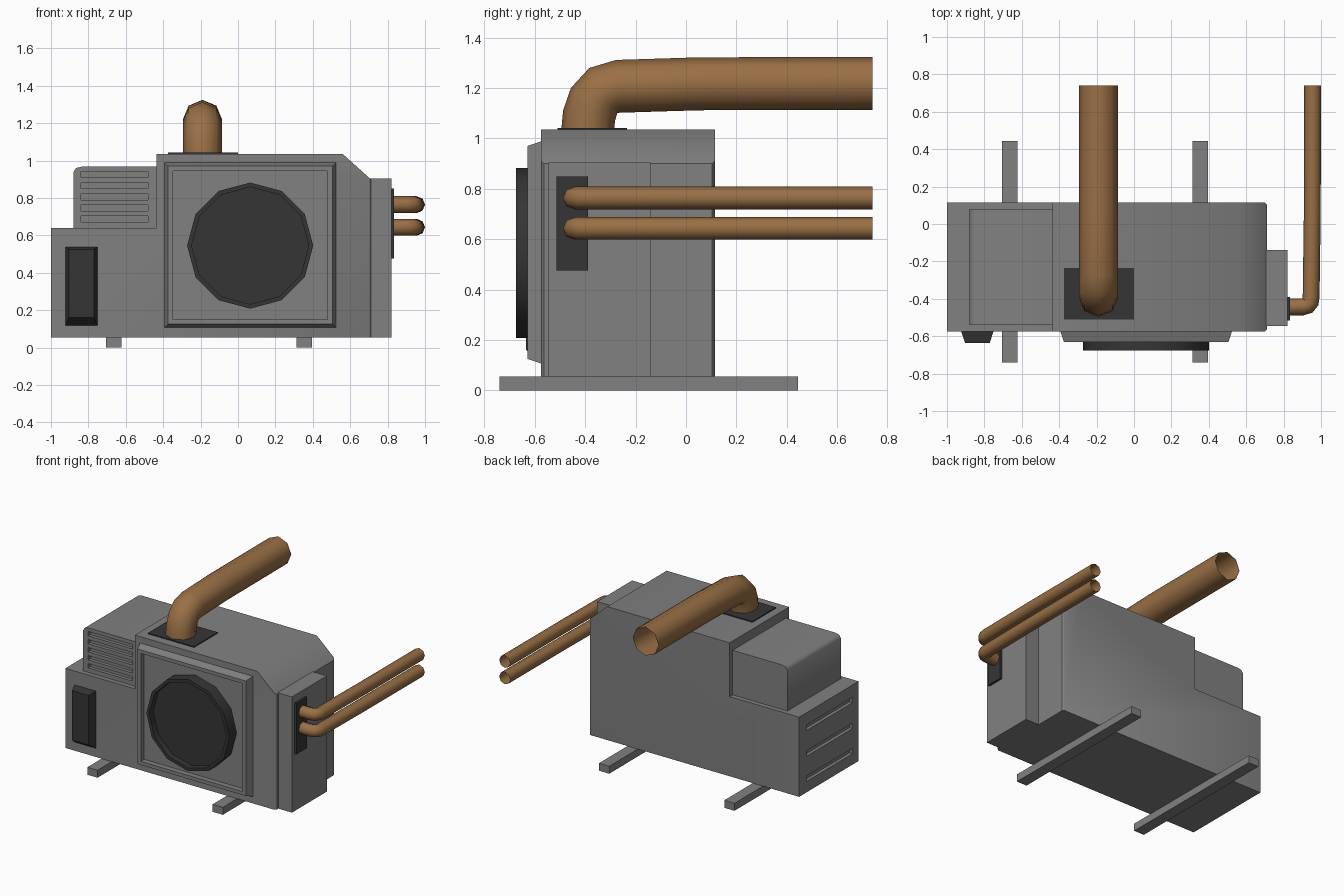
import bpy, bmesh
from math import sin, cos, pi, radians
from mathutils import Vector

cube = bpy.data.objects.get("Cube")
if cube:
    bpy.data.objects.remove(cube, do_unlink=True)


def material(name, rgb):
    m = bpy.data.materials.new(name)
    m.use_nodes = True
    m.diffuse_color = (*rgb, 1)
    m.node_tree.nodes["Principled BSDF"].inputs["Base Color"].default_value = (*rgb, 1)
    return m


GREY = material("casing grey", (0.22, 0.22, 0.22))
DARK = material("dark grey", (0.036, 0.036, 0.036))
COPPER = material("copper", (0.32, 0.16, 0.06))


def finish(bm, name, mat, smooth=45):
    bmesh.ops.recalc_face_normals(bm, faces=bm.faces)
    me = bpy.data.meshes.new(name)
    bm.to_mesh(me)
    bm.free()
    ob = bpy.data.objects.new(name, me)
    bpy.context.collection.objects.link(ob)
    me.materials.append(mat)
    if smooth:
        bpy.ops.object.select_all(action="DESELECT")
        bpy.context.view_layer.objects.active = ob
        ob.select_set(True)
        bpy.ops.object.shade_smooth_by_angle(angle=radians(smooth))
    return ob


def add_box(bm, x0, x1, y0, y1, z0, z1):
    verts = bmesh.ops.create_cube(bm, size=1)["verts"]
    for v in verts:
        v.co = (x1 if v.co.x > 0 else x0, y1 if v.co.y > 0 else y0, z1 if v.co.z > 0 else z0)


def box(name, mat, *bounds):
    bm = bmesh.new()
    add_box(bm, *bounds)
    return finish(bm, name, mat, 0)


def prism(outline, y0, y1):
    """Extrude an (x, z) outline from y1 forward to y0; returns bmesh and front face."""
    bm = bmesh.new()
    front = [bm.verts.new((x, y0, z)) for x, z in outline]
    back = [bm.verts.new((x, y1, z)) for x, z in outline]
    face = bm.faces.new(front)
    bm.faces.new(back[::-1])
    n = len(front)
    for i in range(n):
        j = (i + 1) % n
        bm.faces.new((front[i], back[i], back[j], front[j]))
    bmesh.ops.recalc_face_normals(bm, faces=bm.faces)
    return bm, face


def recess(bm, face, rim, depth):
    """Inset the front face and sink it with straight walls."""
    bmesh.ops.inset_region(bm, faces=[face], thickness=rim)
    ext = bmesh.ops.extrude_face_region(bm, geom=[face])["geom"]
    moved = [g for g in ext if isinstance(g, bmesh.types.BMVert)]
    bmesh.ops.translate(bm, vec=(0, depth, 0), verts=moved)
    if face.is_valid:
        bmesh.ops.delete(bm, geom=[face], context="FACES_ONLY")


def rect(x0, x1, z0, z1):
    return [(x0, z0), (x1, z0), (x1, z1), (x0, z1)]


def cut(ob, boxes):
    """Carve rows of slots into an object."""
    bm = bmesh.new()
    for b in boxes:
        add_box(bm, *b)
    cutter = finish(bm, "slot_cutter", GREY, 0)
    cutter.hide_render = True
    mod = ob.modifiers.new("slots", "BOOLEAN")
    mod.object = cutter
    mod.solver = "EXACT"
    bpy.context.view_layer.objects.active = ob
    bpy.ops.object.modifier_apply(modifier=mod.name)
    bpy.data.objects.remove(cutter, do_unlink=True)


def tube(name, path, radius, side, sides=8):
    """Open tube along a planar path; side is the normal of that plane."""
    pts = [Vector(p) for p in path]
    side = Vector(side)
    bm = bmesh.new()
    rings = []
    for i, p in enumerate(pts):
        d = (pts[min(i + 1, len(pts) - 1)] - pts[max(i - 1, 0)]).normalized()
        up = d.cross(side)
        rings.append([bm.verts.new(p + radius * (side * cos(a) + up * sin(a)))
                      for a in (2 * pi * k / sides for k in range(sides))])
    for r, s in zip(rings, rings[1:]):
        for k in range(sides):
            j = (k + 1) % sides
            bm.faces.new((r[k], r[j], s[j], s[k]))
    return finish(bm, name, COPPER, 60)


# Main casing with stepped left side and sloped right shoulder
bm, _ = prism([(-1, 0.055), (0.71, 0.055), (0.71, 0.9), (0.56, 1.035),
               (-0.435, 1.035), (-0.435, 0.64), (-1, 0.64)], -0.575, 0.115)
edges = [e for e in bm.edges if all(v.co.x > 0.7 for v in e.verts)
         and abs(e.verts[0].co.y - e.verts[1].co.y) < 0.01]
bmesh.ops.bevel(bm, geom=edges, offset=0.012, segments=1, affect="EDGES")
casing = finish(bm, "main_casing", GREY)
cut(casing, [(-1.1, -0.975, -0.505, 0.03, z - 0.02, z + 0.02) for z in (0.155, 0.34, 0.53)])

# Louvred upper box
bm, _ = prism([(-0.88, 0.64), (-0.435, 0.64), (-0.435, 0.967),
               (-0.835, 0.967), (-0.865, 0.96), (-0.88, 0.94)], -0.54, 0.08)
upper = finish(bm, "louvre_box", GREY)
cut(upper, [(-0.84, -0.48, -0.6, -0.515, 0.672 + 0.059 * i, 0.704 + 0.059 * i)
            for i in range(5)])

# Fan panel: tapered frame with a sunken centre
bm, face = prism(rect(-0.395, 0.525, 0.105, 0.99), -0.63, -0.57)
for v in face.verts:
    v.co.x += 0.02 if v.co.x < 0 else -0.02
    v.co.z += 0.02 if v.co.z < 0.5 else -0.02
recess(bm, face, 0.037, 0.04)
finish(bm, "fan_panel", GREY, 30)

# Twelve-sided fan ring
ring = [(0.065 + 0.337 * sin(a), 0.545 + 0.337 * cos(a)) for a in (pi * k / 6 for k in range(12))]
bm, face = prism(ring, -0.675, -0.585)
recess(bm, face, 0.024, 0.045)
finish(bm, "fan_ring", DARK, 40)

# Tapered front vent cover
bm, face = prism(rect(-0.925, -0.75, 0.115, 0.54), -0.635, -0.57)
for v in face.verts:
    v.co.x += 0.021 if v.co.x < -0.85 else -0.021
    v.co.z += 0.045 if v.co.z < 0.3 else -0.015
finish(bm, "front_vent_cover", DARK)

# Side service box and plates where the pipes enter
box("side_box", GREY, 0.70, 0.82, -0.545, -0.14, 0.055, 0.905)
box("side_pipe_plate", DARK, 0.815, 0.835, -0.515, -0.39, 0.475, 0.85)
box("top_pipe_plate", DARK, -0.375, 0, -0.51, -0.235, 1.03, 1.042)

# Feet
for name, x in (("left_foot", 0.312), ("right_foot", -0.706)):
    box(name, GREY, x, x + 0.083, -0.74, 0.445, 0, 0.055)

# Large exhaust pipe
path = [(-0.39, 1.03), (-0.385, 1.09), (-0.365, 1.15), (-0.33, 1.19),
        (-0.27, 1.207), (0.05, 1.217), (0.74, 1.219)]
tube("exhaust_pipe", [(-0.19, y, z) for y, z in path], 0.105, (1, 0, 0))

# Pair of small side pipes
path = [(0.82, -0.443), (0.905, -0.443), (0.93, -0.436), (0.943, -0.42),
        (0.947, -0.39), (0.953, 0.05), (0.955, 0.74)]
for name, z in (("upper_side_pipe", 0.764), ("lower_side_pipe", 0.643)):
    tube(name, [(x, y, z) for x, y in path], 0.045, (0, 0, 1))
